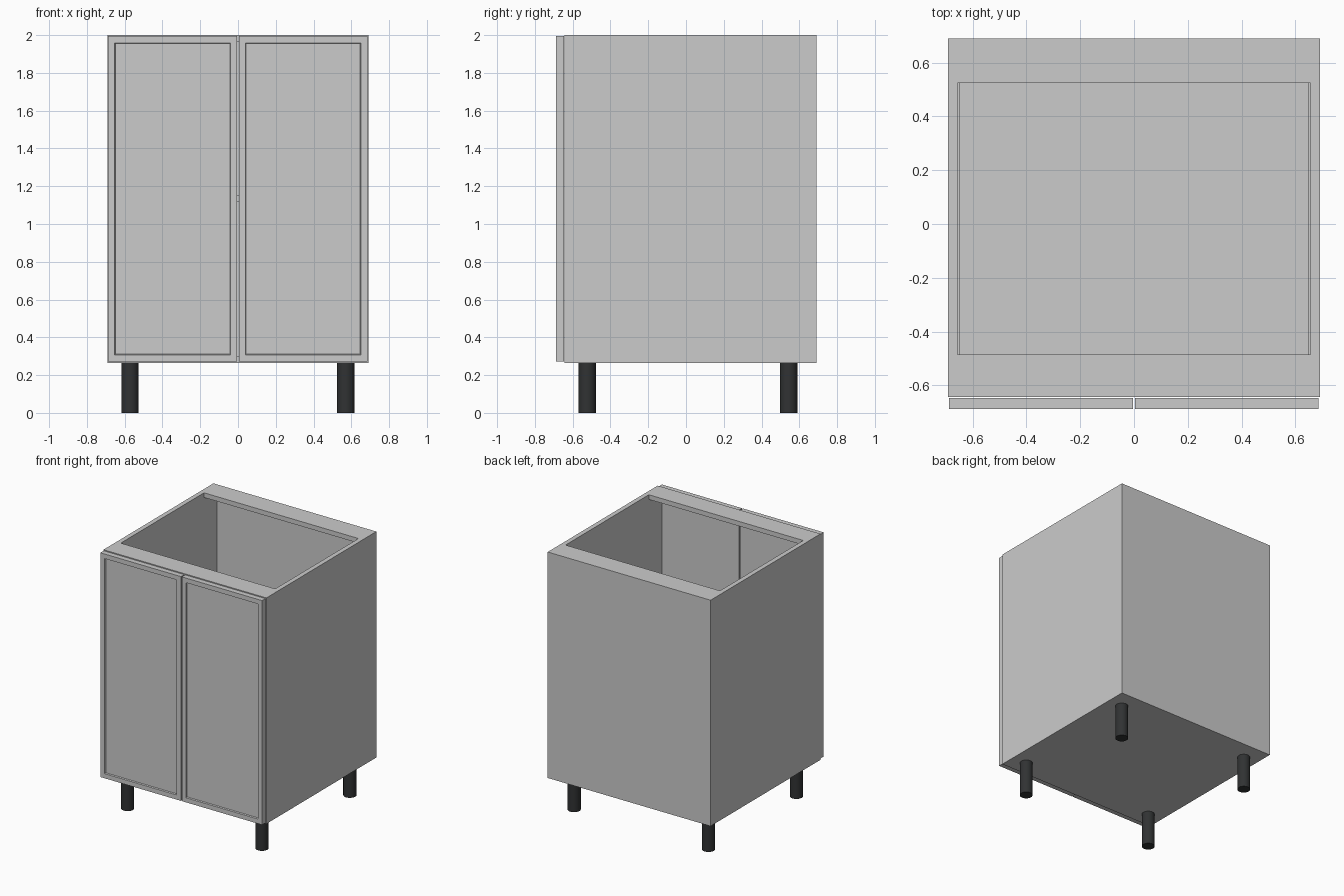
import bpy, bmesh

if "Cube" in bpy.data.objects:
    bpy.data.objects.remove(bpy.data.objects["Cube"])

def box(name, x, y, z):
    """Box from (min, max) pairs on each axis."""
    bm = bmesh.new()
    bmesh.ops.create_cube(bm, size=1)
    for v in bm.verts:
        v.co = [r[0] if c < 0 else r[1] for c, r in zip(v.co, (x, y, z))]
    me = bpy.data.meshes.new(name)
    bm.to_mesh(me)
    bm.free()
    ob = bpy.data.objects.new(name, me)
    bpy.context.collection.objects.link(ob)
    return ob

def door(name, x):
    """Slab door with a shallow recessed centre panel on its front."""
    ob = box(name, x, (-0.687, -0.647), (0.272, 1.994))
    bm = bmesh.new()
    bm.from_mesh(ob.data)
    bm.normal_update()
    front = min(bm.faces, key=lambda f: f.calc_center_median().y)
    bmesh.ops.inset_region(bm, faces=[front], thickness=0.05)
    bmesh.ops.inset_region(bm, faces=[front], thickness=0.005, depth=-0.01)
    bm.to_mesh(ob.data)
    bm.free()

BOTTOM, TOP, T = 0.265, 2.0, 0.036
W, FRONT, BACK = 0.692, -0.644, 0.69
INNER = (-W + T, W - T)

# Carcass
box("left_side", (-W, -W + T), (FRONT, BACK - 0.008), (BOTTOM, TOP))
box("right_side", (W - T, W), (FRONT, BACK - 0.008), (BOTTOM, TOP))
box("bottom_panel", INNER, (FRONT, BACK - 0.008), (BOTTOM, BOTTOM + T))
box("back_panel", (-W, W), (BACK - 0.008, BACK), (BOTTOM, TOP))
box("front_top_rail", INNER, (FRONT, -0.486), (TOP - T, TOP))
box("back_top_rail", INNER, (0.525, BACK - 0.008), (TOP - T, TOP))
box("shelf", (-0.65, 0.65), (-0.60, 0.675), (1.118, 1.154))

# Doors
door("left_door", (-0.688, -0.004))
door("right_door", (0.004, 0.686))

# Legs
black = bpy.data.materials.new("black_plastic")
black.diffuse_color = (0.03, 0.032, 0.033, 1)
black.use_nodes = True
black.node_tree.nodes["Principled BSDF"].inputs["Base Color"].default_value = black.diffuse_color
for x, side in ((-0.572, "left"), (0.57, "right")):
    for y, end in ((-0.523, "front"), (0.543, "back")):
        bpy.ops.mesh.primitive_cylinder_add(vertices=32, radius=0.046, depth=BOTTOM,
                                            location=(x, y, BOTTOM / 2))
        leg = bpy.context.object
        leg.name = f"{end}_{side}_leg"
        leg.data.materials.append(black)
        bpy.ops.object.shade_smooth_by_angle()
